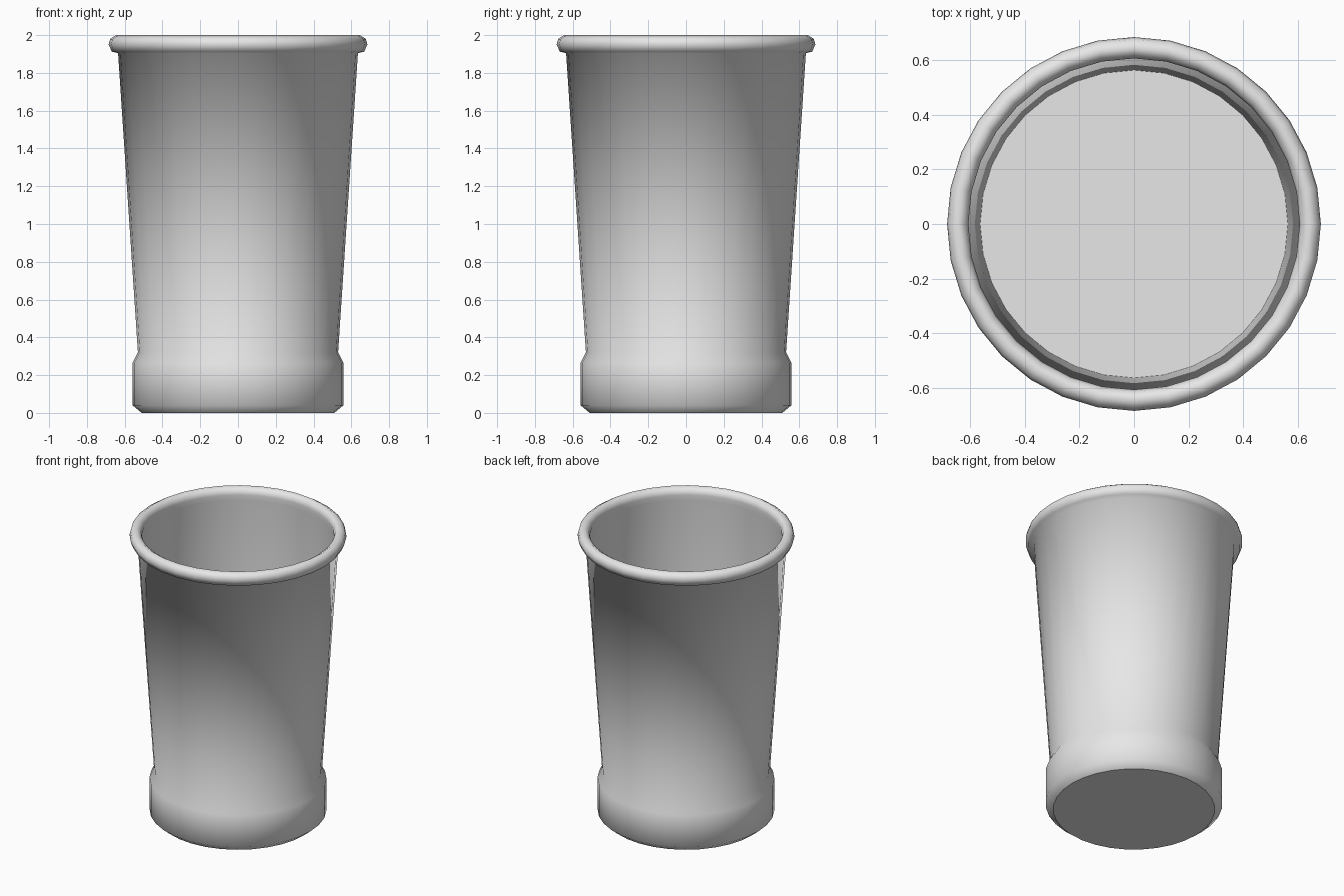
import bpy
import bmesh
from math import tau
from mathutils import Matrix

cube = bpy.data.objects.get("Cube")
if cube:
    bpy.data.objects.remove(cube, do_unlink=True)

SEGMENTS = 32

# One plain grey for the whole cup
grey = bpy.data.materials.new("light_grey")
grey.use_nodes = True
colour = (0.8, 0.8, 0.8, 1)
grey.diffuse_color = colour
grey.node_tree.nodes["Principled BSDF"].inputs["Base Color"].default_value = colour

# Profile as (radius, height), from the underside up and over into the cup
foot = [(0.51, 0), (0.558, 0.04), (0.558, 0.265), (0.53, 0.32)]
rim = [(0.635, 1.905), (0.668, 1.912), (0.685, 1.95), (0.677, 1.98),
       (0.645, 2.0), (0.615, 1.98), (0.607, 1.95)]
inside = [(0.616, 1.91), (0.564, 0.88)]
profile = foot + rim + inside

# Revolve the profile
bm = bmesh.new()
rings = []
for radius, height in profile:
    ring = bmesh.ops.create_circle(bm, segments=SEGMENTS, radius=radius,
                                   matrix=Matrix.Translation((0, 0, height)))
    rings.append(ring["verts"])
for low, high in zip(rings, rings[1:]):
    for i in range(SEGMENTS):
        j = (i + 1) % SEGMENTS
        bm.faces.new((low[i], low[j], high[j], high[i])).smooth = True

# Flat underside and inner floor, with crisp borders
for ring in (rings[0], rings[-1]):
    cap = bm.faces.new(ring)
    cap.smooth = False
    for edge in cap.edges:
        edge.smooth = False
bmesh.ops.recalc_face_normals(bm, faces=bm.faces)

mesh = bpy.data.meshes.new("cup")
bm.to_mesh(mesh)
bm.free()
mesh.materials.append(grey)
cup = bpy.data.objects.new("cup", mesh)
bpy.context.collection.objects.link(cup)
